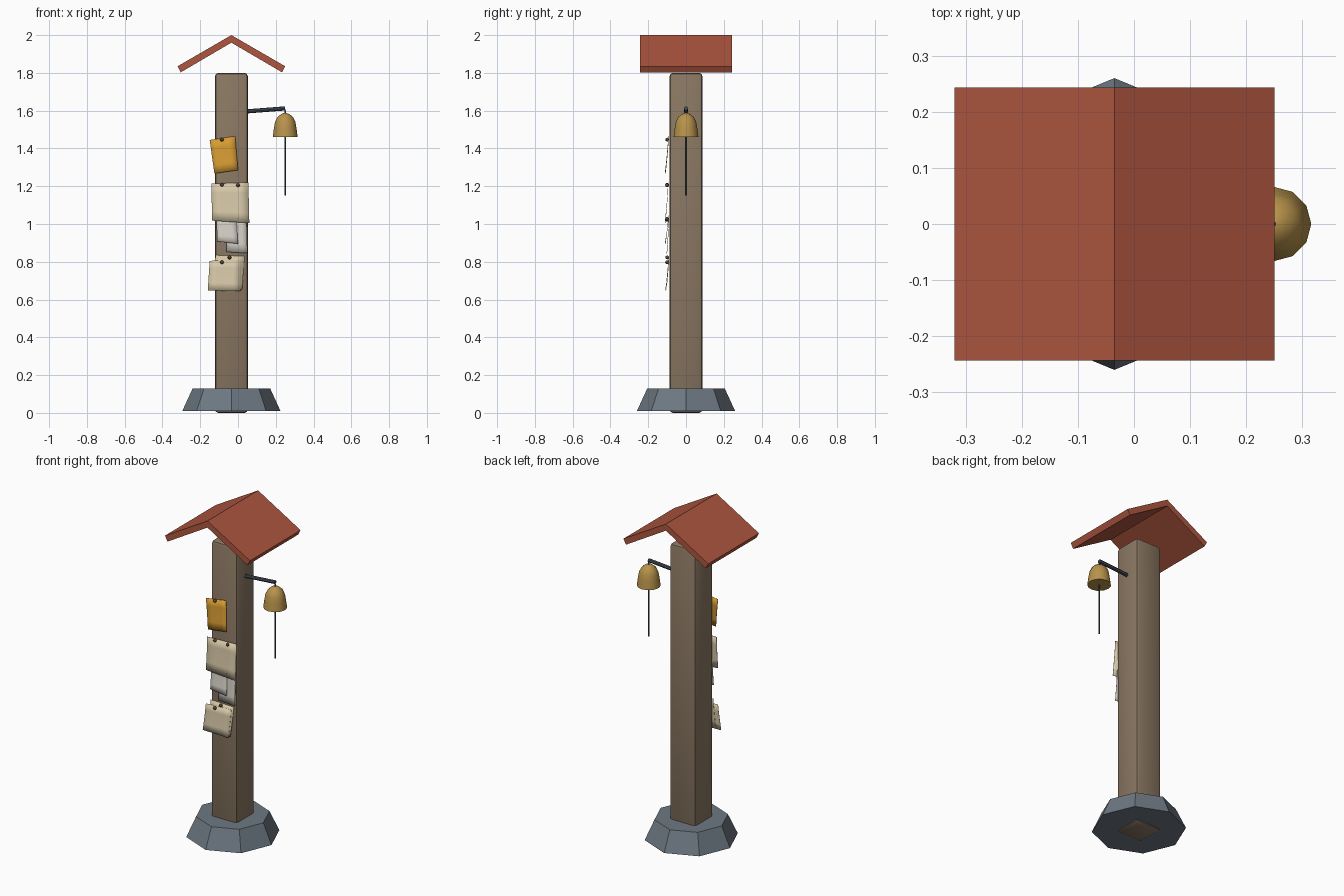
import bpy, bmesh, math
from mathutils import Vector

cube = bpy.data.objects.get("Cube")
if cube:
    bpy.data.objects.remove(cube, do_unlink=True)

CX = -0.035  # axis of the post


def material(name, rgb):
    col = [((c / 255 + 0.055) / 1.055) ** 2.4 for c in rgb] + [1]
    m = bpy.data.materials.new(name)
    m.use_nodes = True
    m.diffuse_color = col
    m.node_tree.nodes["Principled BSDF"].inputs["Base Color"].default_value = col
    return m


wood = material("weathered wood", (138, 119, 98))
slate = material("slate stone", (109, 120, 130))
tile = material("red roof", (174, 86, 63))
brass = material("brass", (184, 147, 75))
iron = material("dark iron", (72, 80, 88))
cream = material("cream paper", (215, 200, 168))
white = material("white paper", (212, 207, 198))
orange = material("orange paper", (214, 155, 50))
pin_mat = material("pin brown", (88, 68, 48))


def finish(name, bm, mat, smooth=None):
    bmesh.ops.recalc_face_normals(bm, faces=bm.faces)
    me = bpy.data.meshes.new(name)
    bm.to_mesh(me)
    bm.free()
    me.materials.append(mat)
    ob = bpy.data.objects.new(name, me)
    bpy.context.collection.objects.link(ob)
    if smooth:
        bpy.ops.object.select_all(action="DESELECT")
        ob.select_set(True)
        bpy.context.view_layer.objects.active = ob
        bpy.ops.object.shade_smooth_by_angle(angle=math.radians(smooth))
    return ob


def lathe(name, x, profile, sides, mat, smooth=None):
    """Closed solid from (radius, z) rings."""
    bm = bmesh.new()
    rings = [[bm.verts.new((x + r * math.cos(math.tau * i / sides),
                            r * math.sin(math.tau * i / sides), z))
              for i in range(sides)] for r, z in profile]
    for a, b in zip(rings, rings[1:]):
        for i in range(sides):
            j = (i + 1) % sides
            bm.faces.new((a[i], a[j], b[j], b[i]))
    bm.faces.new(rings[0])
    bm.faces.new(rings[-1])
    return finish(name, bm, mat, smooth)


def rod(name, a, b, radius, mat, sides=8):
    a, b = Vector(a), Vector(b)
    bm = bmesh.new()
    bmesh.ops.create_cone(bm, cap_ends=True, segments=sides, radius1=radius,
                          radius2=radius, depth=(b - a).length)
    ob = finish(name, bm, mat, 40)
    ob.location = (a + b) / 2
    ob.rotation_euler = (b - a).to_track_quat("Z", "Y").to_euler()
    return ob


# Post with rounded edges
bm = bmesh.new()
bmesh.ops.create_cube(bm, size=1)
for v in bm.verts:
    v.co = Vector((CX + v.co.x * 0.174, v.co.y * 0.174, 0.9 + v.co.z * 1.8))
bmesh.ops.bevel(bm, geom=bm.edges[:], offset=0.018, segments=2,
                profile=0.5, affect="EDGES")
finish("post", bm, wood, 35)

# Octagonal stone footing
lathe("stone_base", CX, [(0.26, 0.01), (0.205, 0.13)], 8, slate)

# Gabled roof extruded from its end profile
half = [(0.285, 1.835), (0.268, 1.803)]
profile = [(0, 2.0), half[0], half[1], (0, 1.96)]
bm = bmesh.new()
for side in (1, -1):
    ends = [[bm.verts.new((CX + side * x, y, z)) for x, z in profile]
            for y in (-0.243, 0.243)]
    for end in ends:
        bm.faces.new(end)
    for i in range(3):
        bm.faces.new((ends[0][i], ends[0][i + 1], ends[1][i + 1], ends[1][i]))
bmesh.ops.remove_doubles(bm, verts=bm.verts, dist=0.0001)
finish("roof", bm, tile)

# Bracket, bell and pull cord
rod("bell_bracket", (0.03, 0, 1.595), (0.25, 0, 1.612), 0.011, iron)
lathe("bell", 0.25, [(0.066, 1.46), (0.060, 1.505), (0.054, 1.54), (0.042, 1.565),
                     (0.022, 1.582), (0.006, 1.588)], 12, brass, 50)
rod("bell_cord", (0.25, 0, 1.15), (0.25, 0, 1.60), 0.004, iron, 6)


def paper(name, corners, y_top, y_low, mat):
    """Thin curling sheet; corners run top left, top right, low right, low left."""
    tl, tr, lr, ll = [Vector(c) for c in corners]
    bm = bmesh.new()
    n = 4
    grid = []
    for j in range(n + 1):
        t = j / n
        row = []
        for i in range(n + 1):
            p = tl.lerp(tr, i / n).lerp(ll.lerp(lr, i / n), t)
            row.append(bm.verts.new((p.x, y_top + (y_low - y_top) * t ** 1.3, p.y)))
        grid.append(row)
    for a, b in zip(grid, grid[1:]):
        for i in range(n):
            bm.faces.new((a[i], a[i + 1], b[i + 1], b[i]))
    ob = finish(name, bm, mat, 30)
    mod = ob.modifiers.new("thickness", "SOLIDIFY")
    mod.thickness = 0.002
    mod.offset = 0


# Pinned notices
paper("orange_notice", [(-0.15, 1.445), (-0.015, 1.465), (0.0, 1.285), (-0.125, 1.267)],
      -0.093, -0.109, orange)
paper("large_notice", [(-0.14, 1.213), (0.055, 1.22), (0.06, 1.005), (-0.138, 1.018)],
      -0.094, -0.110, cream)
paper("white_notice_back", [(-0.065, 1.04), (0.045, 1.035), (0.05, 0.845), (-0.06, 0.852)],
      -0.090, -0.101, white)
paper("white_notice_front", [(-0.115, 1.03), (-0.01, 1.045), (0.0, 0.895), (-0.11, 0.908)],
      -0.093, -0.109, white)
paper("low_notice_back", [(-0.12, 0.835), (0.035, 0.83), (0.022, 0.652), (-0.125, 0.655)],
      -0.090, -0.104, cream)
paper("low_notice_front", [(-0.15, 0.805), (0.02, 0.81), (0.012, 0.645), (-0.16, 0.648)],
      -0.093, -0.109, cream)

# Round pin heads
pins = [(-0.085, 1.447), (-0.085, 1.208), (0.0, 1.205), (-0.045, 1.022),
        (0.0, 1.028), (-0.045, 0.823), (-0.085, 0.797)]
for k, (x, z) in enumerate(pins):
    bm = bmesh.new()
    bmesh.ops.create_uvsphere(bm, u_segments=8, v_segments=6, radius=0.01)
    finish(f"pin_{k + 1}", bm, pin_mat, 60).location = (x, -0.1, z)
